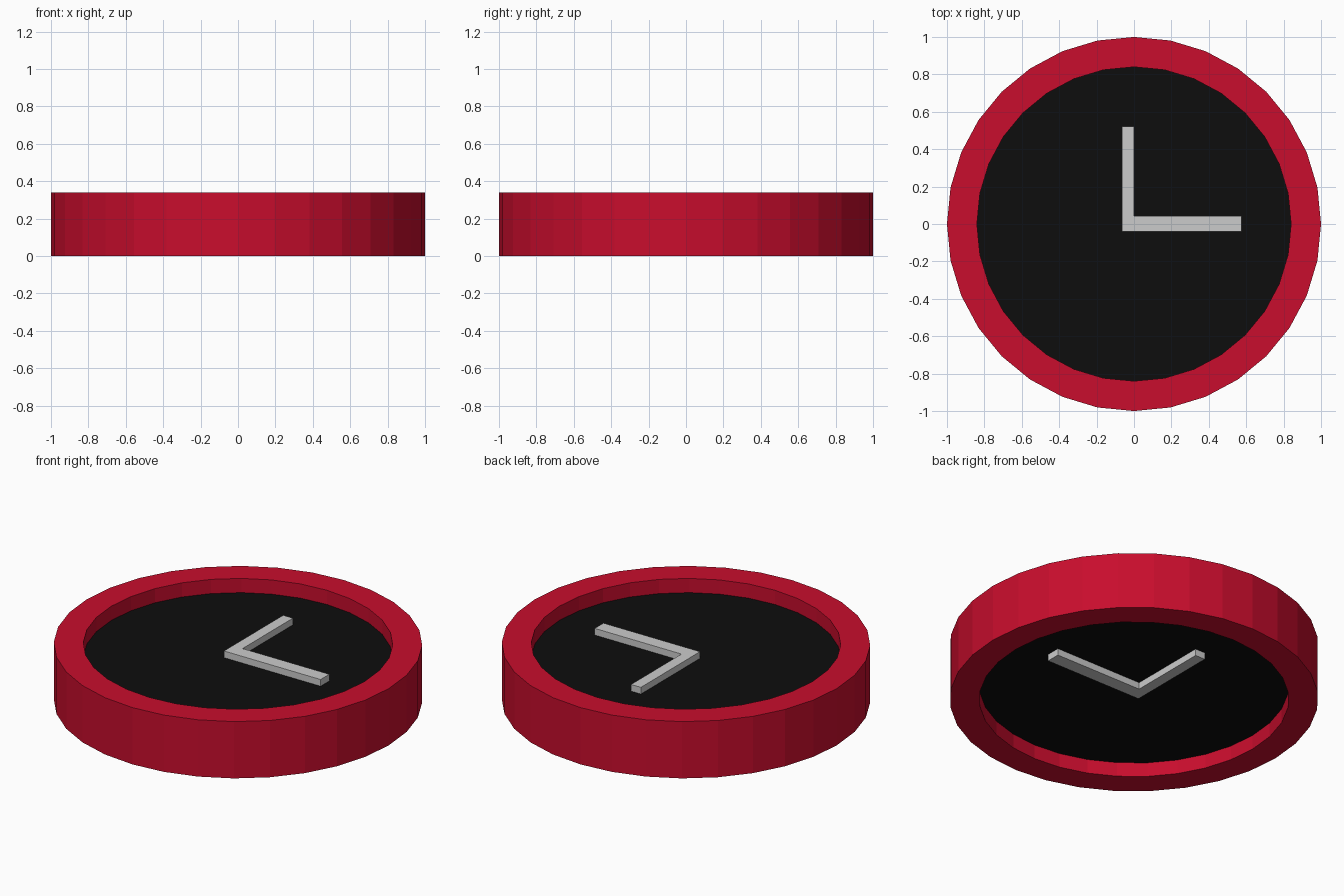
import bpy, bmesh, math

if "Cube" in bpy.data.objects:
    bpy.data.objects.remove(bpy.data.objects["Cube"])

N = 32          # sides of the round parts
H = 0.34        # rim height


def material(name, rgb):
    m = bpy.data.materials.new(name)
    m.diffuse_color = (*rgb, 1.0)
    m.use_nodes = True
    m.node_tree.nodes["Principled BSDF"].inputs["Base Color"].default_value = m.diffuse_color
    return m


def finish(name, bm, mat=None):
    bmesh.ops.recalc_face_normals(bm, faces=bm.faces)
    me = bpy.data.meshes.new(name)
    bm.to_mesh(me)
    bm.free()
    ob = bpy.data.objects.new(name, me)
    bpy.context.collection.objects.link(ob)
    if mat:
        me.materials.append(mat)
    return ob


def prism(name, outline, z0, z1, mat=None):
    """Extrude a flat outline from z0 up to z1."""
    bm = bmesh.new()
    face = bm.faces.new([bm.verts.new((x, y, z0)) for x, y in outline])
    out = bmesh.ops.extrude_face_region(bm, geom=[face], use_keep_orig=True)
    top = [v for v in out["geom"] if isinstance(v, bmesh.types.BMVert)]
    bmesh.ops.translate(bm, verts=top, vec=(0, 0, z1 - z0))
    return finish(name, bm, mat)


def circle(r):
    return [(r * math.cos(i * math.tau / N), r * math.sin(i * math.tau / N)) for i in range(N)]


def ring(name, profile, mat):
    """Sweep a closed (radius, z) profile around the z axis."""
    bm = bmesh.new()
    loops = [[bm.verts.new((x, y, z)) for x, y in circle(r)] for r, z in profile]
    for a, b in zip(loops, loops[1:] + loops[:1]):
        for i in range(N):
            j = (i + 1) % N
            bm.faces.new((a[i], a[j], b[j], b[i]))
    return finish(name, bm, mat)


red = material("red", (0.58, 0.004, 0.026))
black = material("black", (0.004, 0.004, 0.004))

# Outer rim
ring("rim", [(1, 0), (1, H), (0.84, H), (0.84, 0)], red)

# Dial, recessed equally on both sides
prism("dial", circle(0.84), H * 0.25, H * 0.75, black)

# Clock hands: one L shape passing through the dial
prism("hands", [(-0.065, -0.04), (0.575, -0.04), (0.575, 0.043), (0, 0.043),
                (0, 0.52), (-0.065, 0.52)], 0.045, 0.295)
